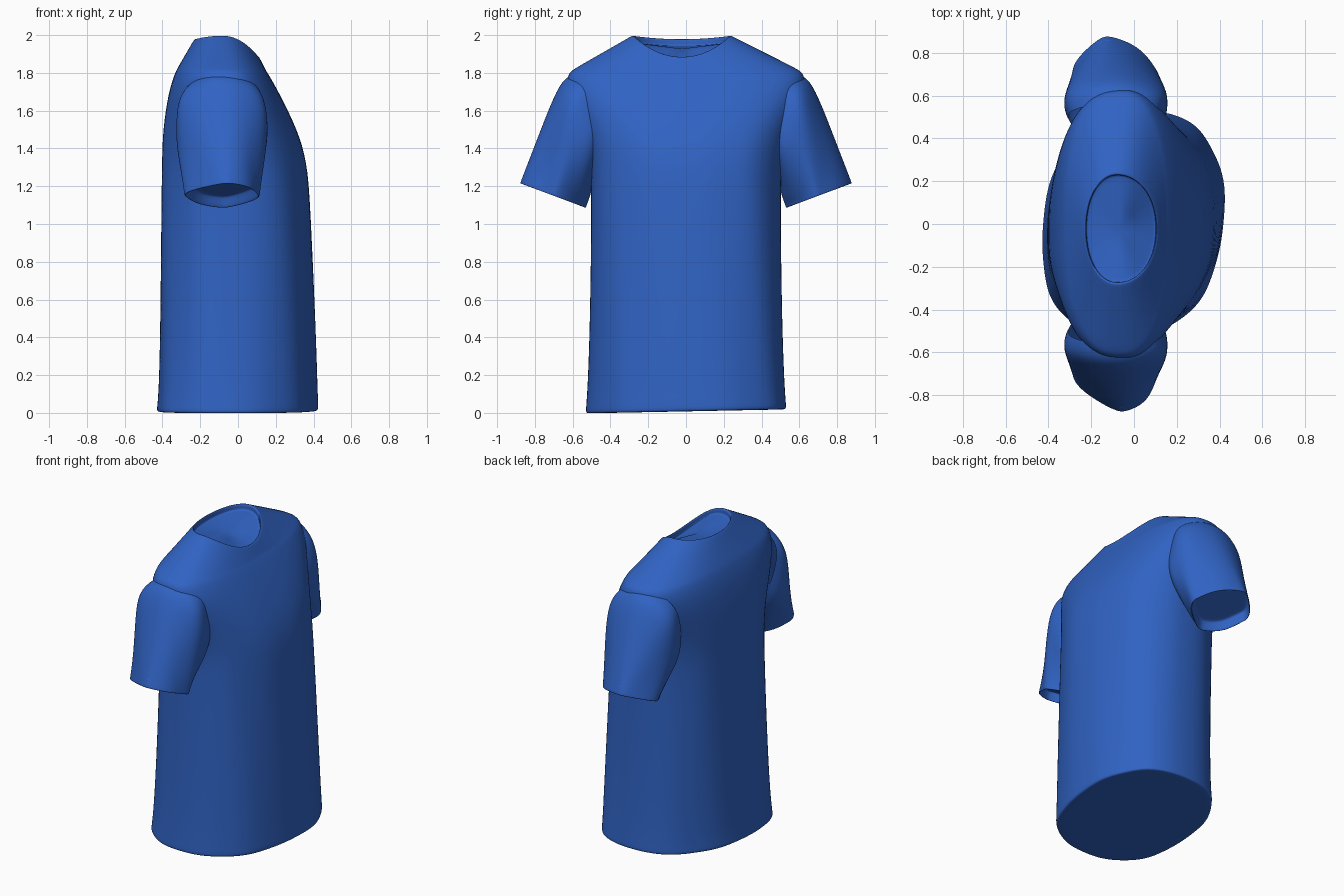
import bpy, bmesh, math
from mathutils import Vector

if "Cube" in bpy.data.objects:
    bpy.data.objects.remove(bpy.data.objects["Cube"])

blue = bpy.data.materials.new("blue_cotton")
blue.diffuse_color = (0.03, 0.125, 0.55, 1)
blue.use_nodes = True
blue.node_tree.nodes["Principled BSDF"].inputs["Base Color"].default_value = blue.diffuse_color
SEG = 64


def spow(v, p):
    return math.copysign(abs(v) ** p, v)


def mix(a, b, t):
    return [p + (q - p) * t for p, q in zip(a, b)]


def close_ring(bm, ring):
    """Fill a ring with an inset ring and a centre fan."""
    mid = sum((v.co for v in ring), Vector()) / len(ring)
    inner = [bm.verts.new(v.co.lerp(mid, 0.06)) for v in ring]
    c = bm.verts.new(mid)
    for i in range(len(ring)):
        j = (i + 1) % len(ring)
        bm.faces.new((ring[j], ring[i], inner[i], inner[j]))
        bm.faces.new((inner[j], inner[i], c))


def loft(name, rings, caps=(), skip=None):
    """Skin a list of closed rings, then smooth with subdivision."""
    bm = bmesh.new()
    rows = [[bm.verts.new(p) for p in ring] for ring in rings]
    for a, b in zip(rows, rows[1:]):
        for i in range(len(a)):
            j = (i + 1) % len(a)
            bm.faces.new((a[i], a[j], b[j], b[i]))
    for k in caps:
        close_ring(bm, rows[k])
    bmesh.ops.recalc_face_normals(bm, faces=bm.faces)
    if skip:
        doomed = [f for f in bm.faces if skip(f.calc_center_median())]
        bmesh.ops.delete(bm, geom=doomed, context='FACES')
    me = bpy.data.meshes.new(name)
    bm.to_mesh(me)
    bm.free()
    me.materials.append(blue)
    ob = bpy.data.objects.new(name, me)
    bpy.context.collection.objects.link(ob)
    for p in me.polygons:
        p.use_smooth = True
    sub = ob.modifiers.new("smooth", 'SUBSURF')
    sub.levels = sub.render_levels = 2


def torso_ring(hy, xb, xf, zs, zb, zf, cy=0.0):
    """Chest faces +x: separate back/front depths and side/back/front heights."""
    h = zs / 2
    # shoulders are boxier than the hem, the neck is nearly round
    n = 2.35 + 0.4 * math.exp(-((zs - 1.68) / 0.18) ** 2) - 0.3 * h ** 8
    cx = -0.01 - 0.07 * h ** 3
    fold = 0.013 * max(0, min(1, (1.7 - zs) * 2))
    low = max(0, 1 - zs / 1.7)
    pts = []
    for i in range(SEG):
        a = 2 * math.pi * i / SEG
        c, s = math.cos(a), math.sin(a)
        y = hy * spow(s, 2 / n)
        x = cx + spow(c, 2 / n) * ((xf - cx) if c > 0 else (cx - xb))
        z = zs * s * s + (zf if c > 0 else zb) * c * c
        # gentle drape folds and the slight twist and tilt of the hem
        x += fold * c * math.sin(7 * a + 2.2 * z) * abs(s)
        x += 0.09 * y * low
        pts.append((x, y + cy, z + 0.02 * y * low))
    return pts


# Torso from hem to shoulder: height, half width, back, front
profile = [
    (.008, .525, -.42, .41),
    (.018, .532, -.428, .42),
    (.08, .525, -.418, .416),
    (.4, .51, -.41, .41),
    (1.1, .5, -.405, .383),
    (1.33, .505, -.402, .366),
    (1.5, .545, -.398, .315),
    (1.7, .63, -.368, .215),
    (1.795, .63, -.335, .16),
]
rings = [torso_ring(w, b, f, z, z, z) for z, w, b, f in profile]

# Shoulders blend into the collar, whose front dips
shoulder = (.63, -.335, .16, 1.8, 1.8, 1.79, 0)
neck = (.275, -.235, .115, 1.99, 1.972, 1.878, -.022)
for t in (.12, .4, .8, 1):
    rings.append(torso_ring(*mix(shoulder, neck, t)))

# Collar lip rolls over and inward to a shallow closed neckline
for inset, dz in ((.018, .01), (.026, -.002), (.022, -.03)):
    hy, xb, xf, zs, zb, zf, cy = neck
    rings.append(torso_ring(hy - inset, xb + inset / 2, xf - inset / 2,
                            zs + dz, zb + dz, zf + dz, cy))

# arm openings are left out of the torso where the sleeves attach
loft("shirt_torso", rings, caps=(0, -1),
     skip=lambda p: abs(p.y) > .46 and 1.25 < p.z < 1.69 and abs(p.x + .09) < .13)

# Sleeve: outer y, z, inner y, z, half depth, pointedness of the section
sleeve = [
    (.56, 1.8, .43, 1.38, .225, .9),
    (.64, 1.785, .455, 1.29, .25, .9),
    (.7, 1.68, .49, 1.21, .245, 1),
    (.8, 1.42, .513, 1.13, .212, 1.15),
    (.87, 1.24, .525, 1.1, .2, 1.3),
    (.88, 1.213, .528, 1.085, .2, 1.3),
]
# cuff turned inward and closed a little way up
for inset, dz in ((.01, 0), (.018, .06)):
    oy, oz, iy, iz, hw, p = sleeve[5]
    sleeve.append((oy - inset, oz + dz, iy + inset, iz + dz, hw - inset, p))


def sleeve_ring(side, oy, oz, iy, iz, hw, p):
    pts = []
    for i in range(40):
        a = 2 * math.pi * i / 40
        t = (1 + spow(math.cos(a), p)) / 2
        y, z = iy + (oy - iy) * t, iz + (oz - iz) * t
        x = -.085 + hw * spow(math.sin(a), p) + .006 * math.sin(5 * a + 9 * oz)
        x -= side * .25 * (t - .5) * max(0, y - .6)
        pts.append((x, side * y, z))
    return pts


for side, label in ((1, "left"), (-1, "right")):
    loft(label + "_sleeve", [sleeve_ring(side, *r) for r in sleeve], caps=(-1,))
